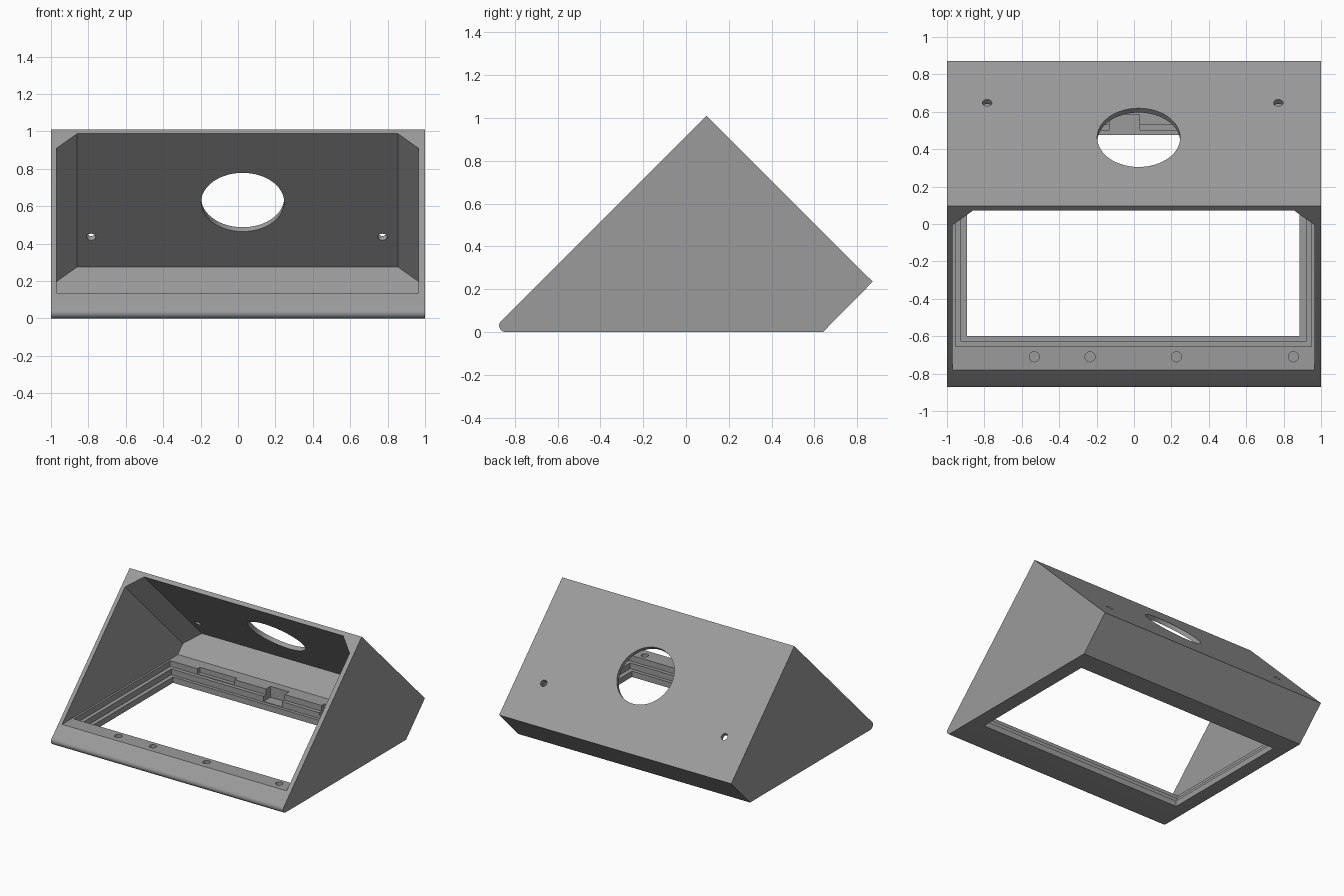
import bpy, bmesh, math
from mathutils import Vector, Matrix

if "Cube" in bpy.data.objects:
    bpy.data.objects.remove(bpy.data.objects["Cube"])

R2 = math.sqrt(2)
grey = bpy.data.materials.new("mid grey")
grey.diffuse_color = (0.33, 0.33, 0.33, 1)
grey.use_nodes = True
grey.node_tree.nodes["Principled BSDF"].inputs["Base Color"].default_value = grey.diffuse_color


def finish(bm, name):
    bmesh.ops.recalc_face_normals(bm, faces=bm.faces)
    mesh = bpy.data.meshes.new(name)
    bm.to_mesh(mesh)
    bm.free()
    mesh.materials.append(grey)
    ob = bpy.data.objects.new(name, mesh)
    bpy.context.collection.objects.link(ob)
    return ob


def prism(name, profile, x0, x1):
    """Extrude a (y, z) outline along x."""
    bm = bmesh.new()
    face = bm.faces.new([bm.verts.new((x0, y, z)) for y, z in profile])
    ext = bmesh.ops.extrude_face_region(bm, geom=[face])["geom"]
    verts = [v for v in ext if isinstance(v, bmesh.types.BMVert)]
    bmesh.ops.translate(bm, verts=verts, vec=(x1 - x0, 0, 0))
    return finish(bm, name)


def convex(name, planes):
    """Trim a large cube by planes given as (normal, distance)."""
    bm = bmesh.new()
    bmesh.ops.create_cube(bm, size=6)
    for n, d in planes:
        n = Vector(n)
        geom = bm.verts[:] + bm.edges[:] + bm.faces[:]
        bmesh.ops.bisect_plane(bm, geom=geom, plane_co=n * d / n.length_squared,
                               plane_no=n.normalized(), clear_outer=True)
        bmesh.ops.holes_fill(bm, edges=[e for e in bm.edges if e.is_boundary])
    return finish(bm, name)


def box(name, x0, x1, y0, y1, z0, z1):
    return prism(name, [(y0, z0), (y1, z0), (y1, z1), (y0, z1)], x0, x1)


def drill(name, centre, radius, depth, sides, tilt=0):
    bm = bmesh.new()
    mat = Matrix.Translation(centre) @ Matrix.Rotation(tilt, 4, 'X')
    bmesh.ops.create_cone(bm, cap_ends=True, segments=sides, radius1=radius,
                          radius2=radius, depth=depth, matrix=mat)
    return finish(bm, name)


def cut(target, cutter):
    mod = target.modifiers.new("cut", 'BOOLEAN')
    mod.operation = 'DIFFERENCE'
    mod.solver = 'EXACT'
    mod.object = cutter
    bpy.context.view_layer.objects.active = target
    bpy.ops.object.modifier_apply(modifier=mod.name)
    bpy.data.objects.remove(cutter)


# Wedge housing with rounded front nose
r, cy = 0.03, -0.8426
nose = [(cy + r * math.cos(a), r + r * math.sin(a))
        for a in (math.radians(135 + 135 * i / 10) for i in range(11))]
housing = prism("wedge_housing",
                nose + [(0.64, 0), (0.872, 0.235), (0.095, 1.01)], -1, 1)

# Open cavity with bevelled rear corners
back = 1.06 / R2
h = 1 / R2
cut(housing, convex("cavity", [
    ((1, 0, 0), 0.965), ((-1, 0, 0), 0.97),
    ((0, h, h), back),
    ((1, h, h), 0.965 + back - 0.11), ((-1, h, h), 0.97 + back - 0.11),
    ((0, 1, -1), 0.51), ((0, -1, 1), 1.2),
    ((0, 0, -1), -0.135)]))

# Stepped window through the floor
for x0, x1, y0, y1, z in ((-0.955, 0.95, -0.655, 0.53, 0.09),
                          (-0.925, 0.92, -0.627, 0.50, 0.045),
                          (-0.893, 0.886, -0.60, 0.475, -0.1)):
    cut(housing, box("window_step", x0, x1, y0, y1, z, 0.2))

# Clearance notches in the rear ledge
for x0, x1, y1, z in ((-0.72, -0.4, 0.56, 0.095), (-0.13, 0.03, 0.585, 0.05),
                      (0.35, 0.62, 0.56, 0.07)):
    cut(housing, box("ledge_notch", x0, x1, 0.4, y1, z, 0.21))

# Blind screw holes in the front sill
for x in (-0.533, -0.235, 0.227, 0.852):
    cut(housing, drill("sill_hole", (x, -0.71, 0.135), 0.027, 0.16, 24))

# Round port and two screw holes through the sloping back
cut(housing, drill("round_port", (0.025, 0.45, 0.632), 0.222, 0.2, 64, -math.pi / 4))
for x in (-0.785, 0.772):
    cut(housing, drill("back_hole", (x, 0.635, 0.445), 0.025, 0.16, 24, -math.pi / 4))

housing.select_set(True)
bpy.context.view_layer.objects.active = housing
bpy.ops.object.shade_smooth_by_angle(angle=math.radians(30))
